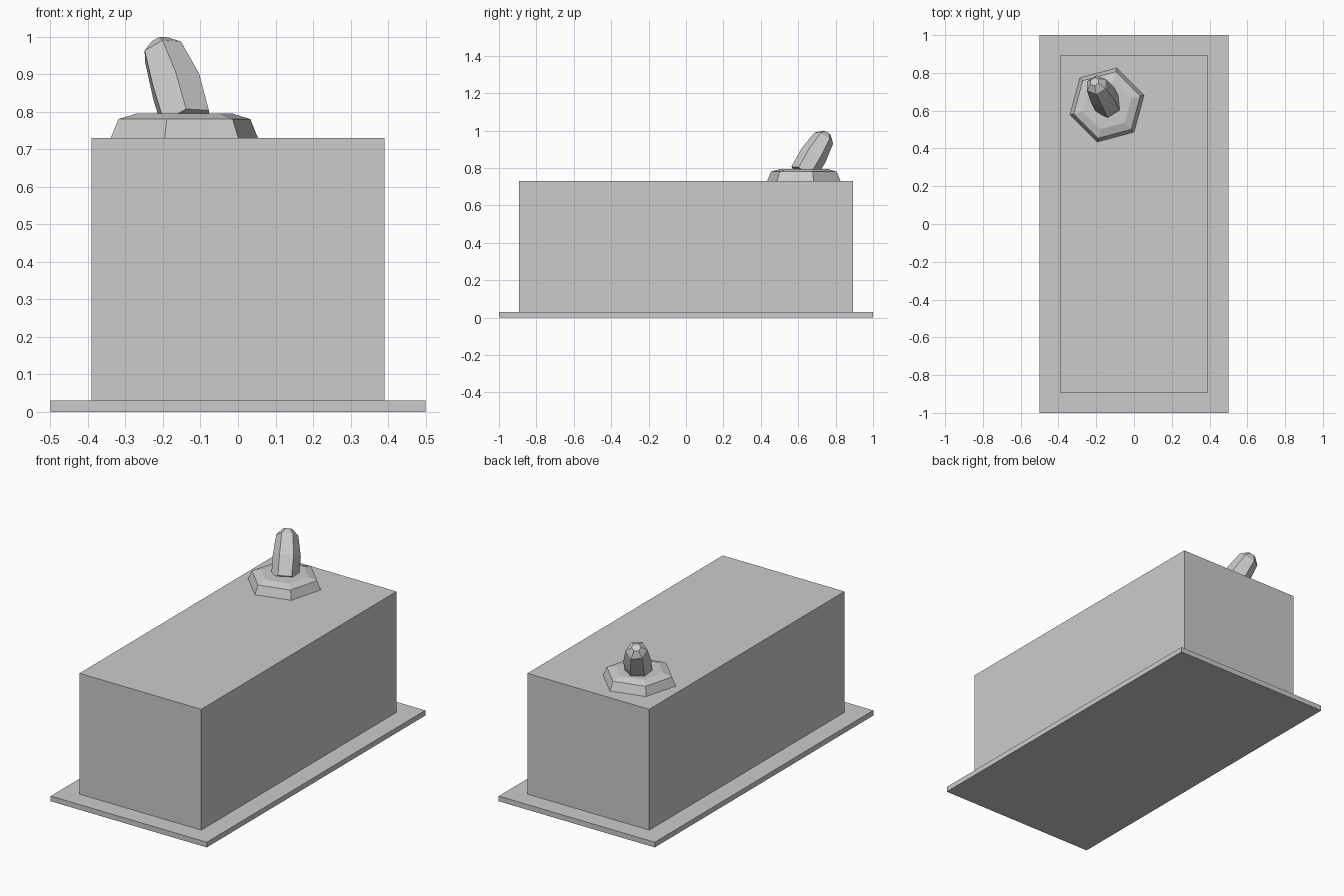
import bpy
import bmesh
from math import cos, sin, radians
from mathutils import Vector

cube = bpy.data.objects.get("Cube")
if cube:
    bpy.data.objects.remove(cube, do_unlink=True)

GREY = (0.6, 0.6, 0.6, 1)
mat = bpy.data.materials.new("light_grey")
mat.use_nodes = True
mat.diffuse_color = GREY
mat.node_tree.nodes["Principled BSDF"].inputs["Base Color"].default_value = GREY


def finish(name, bm):
    bmesh.ops.recalc_face_normals(bm, faces=bm.faces)
    mesh = bpy.data.meshes.new(name)
    bm.to_mesh(mesh)
    bm.free()
    mesh.materials.append(mat)
    obj = bpy.data.objects.new(name, mesh)
    bpy.context.collection.objects.link(obj)
    return obj


def box(name, size, bottom):
    bm = bmesh.new()
    bmesh.ops.create_cube(bm, size=1)
    bmesh.ops.scale(bm, vec=size, verts=bm.verts)
    bmesh.ops.translate(bm, vec=(0, 0, bottom + size[2] / 2), verts=bm.verts)
    return finish(name, bm)


def hex_loft(name, rings, axis, uphill, turn):
    """Loft six-sided rings, each a (centre, radius), square to the axis."""
    side = axis.cross(uphill)
    bm = bmesh.new()
    loops = []
    for centre, radius in rings:
        angles = [radians(turn + 60 * k) for k in range(6)]
        loops.append([bm.verts.new(Vector(centre) + radius * (cos(a) * uphill + sin(a) * side))
                      for a in angles])
    for low, high in zip(loops, loops[1:]):
        for k in range(6):
            n = (k + 1) % 6
            bm.faces.new((low[k], low[n], high[n], high[k]))
    bm.faces.new(loops[0][::-1])
    bm.faces.new(loops[-1])
    return finish(name, bm)


# Flange plate and housing
box("mounting_plate", (1.0, 2.0, 0.03), 0)
box("housing", (0.78, 1.787, 0.70), 0.03)

# Bevelled hexagonal collar
up = Vector((0, 0, 1))
cx, cy = -0.143, 0.63
collar = [((cx, cy, z), r) for z, r in ((0.73, 0.203), (0.78, 0.182), (0.795, 0.132))]
hex_loft("switch_collar", collar, up, Vector((1, 0, 0)), 15)

# Leaning lever with a faceted, rounded tip
axis = Vector((-0.27, 0.5, 0.82)).normalized()
uphill = (up - axis * axis.z).normalized()
shoulder = Vector((-0.2, 0.737, 0.96))
lever = [((-0.137, 0.625, 0.77), 0.072),
         ((-0.165, 0.682, 0.868), 0.074),
         (shoulder, 0.058),
         (shoulder + axis * 0.032, 0.025)]
hex_loft("switch_lever", lever, axis, uphill, -25)
